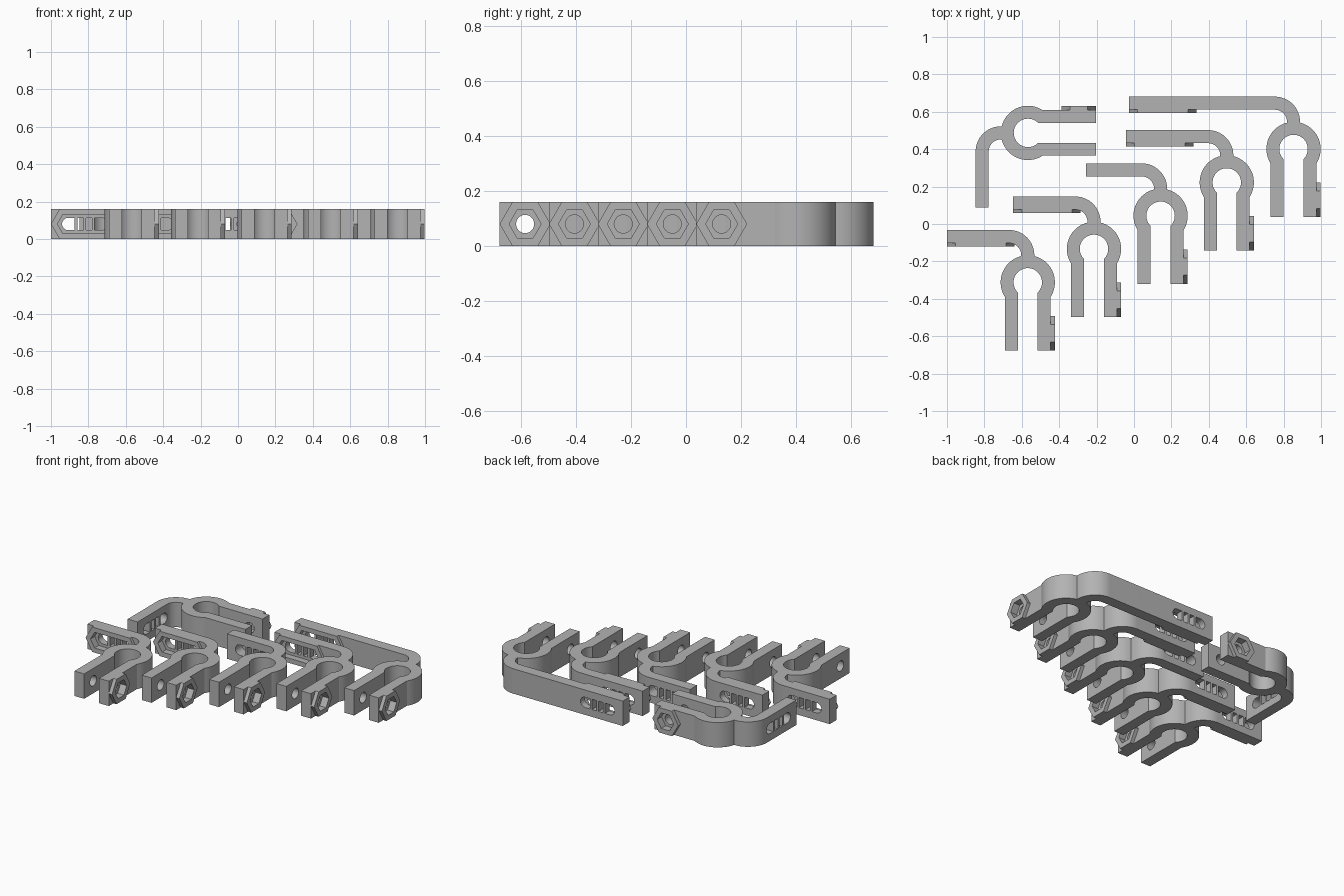
import bpy, math
from mathutils import Vector

if "Cube" in bpy.data.objects:
    bpy.data.objects.remove(bpy.data.objects["Cube"])

H = 0.16                      # clip height
RO, RI = 0.145, 0.076         # ring radii
LO, LI, LEG = 0.122, 0.053, 0.364   # leg outer / inner offset and length
W = 0.035                     # half the arm thickness
BEND = 0.1                    # arm bend radius
HEX = H / 2 / math.cos(math.pi / 6)
POCKET, HOLE, HALF = 0.058, 0.033, 0.088

grey = bpy.data.materials.new("grey_plastic")
grey.use_nodes = True
colour = (0.45, 0.45, 0.45, 1)
grey.diffuse_color = colour
grey.node_tree.nodes["Principled BSDF"].inputs["Base Color"].default_value = colour


def arc(cx, cy, r, start, end, n=24):
    angles = [math.radians(start + (end - start) * i / n) for i in range(n + 1)]
    return [(cx + r * math.cos(a), cy + r * math.sin(a)) for a in angles]


def hexagon(r, half=0.0):
    """Hexagon lying on a flat side, stretched along its length by half each way."""
    pts = arc(0, 0, r, 0, 300, 5)
    return [(u + math.copysign(half, u), v) for u, v in pts]


def prism(name, pts, axis, a, b):
    """Extrude a closed outline along an axis from a to b."""
    place = {"x": lambda u, v, w: (w, u, v), "y": lambda u, v, w: (u, w, v),
             "z": lambda u, v, w: (u, v, w)}[axis]
    n = len(pts)
    verts = [place(u, v, w) for w in (a, b) for u, v in pts]
    faces = [list(range(n))[::-1], list(range(n, 2 * n))]
    faces += [(i, (i + 1) % n, n + (i + 1) % n, n + i) for i in range(n)]
    if axis == "y":
        faces = [list(f)[::-1] for f in faces]
    mesh = bpy.data.meshes.new(name)
    mesh.from_pydata(verts, [], faces)
    mesh.materials.append(grey)
    ob = bpy.data.objects.new(name, mesh)
    bpy.context.collection.objects.link(ob)
    return ob


def combine(ob, tool, operation):
    """Apply one boolean and throw the tool away."""
    mod = ob.modifiers.new("boolean", "BOOLEAN")
    mod.operation, mod.solver, mod.object = operation, "EXACT", tool
    bpy.context.view_layer.update()
    mesh = bpy.data.meshes.new_from_object(
        ob.evaluated_get(bpy.context.evaluated_depsgraph_get()))
    ob.modifiers.clear()
    ob.data = mesh
    bpy.data.objects.remove(tool)


def shift(pts, du):
    return [(u + du, v + H / 2) for u, v in pts]


def slot_cells():
    """Round-ended slot divided by three ribs."""
    left = arc(-HALF, 0, HOLE, 90, 270, 12) + [(-0.0535, -HOLE), (-0.0535, HOLE)]
    mid = [(-0.0385, HOLE), (-0.0385, -HOLE), (-0.0075, -HOLE), (-0.0075, HOLE)]
    mirrored = [[(-u, v) for u, v in reversed(c)] for c in (left, mid)]
    return [left, mid] + mirrored


def clip_outline(length):
    a_out = math.degrees(math.acos(LO / RO))
    a_in = math.degrees(math.acos(LI / RI))
    a_arm = math.degrees(math.acos(W / RO))
    pts = [(LI, -LEG), (LO, -LEG)]
    pts += arc(0, 0, RO, -a_out, a_arm)
    pts += arc(-BEND, RO, BEND + W, 0, 90)
    pts += [(-length, RO + BEND + W), (-length, RO + BEND - W)]
    pts += arc(-BEND, RO, BEND - W, 90, 0)
    pts += arc(0, 0, RO, 180 - a_arm, 180 + a_out)
    pts += [(-LO, -LEG), (-LI, -LEG)]
    pts += arc(0, 0, RI, 180 + a_in, -a_in, 36)
    return pts


def clip(name, x, y, length, arm_boss=True, turn=0):
    body = prism(name, clip_outline(length), "z", 0, H)
    # nut holder and bolt hole on the legs
    bolt = HEX - LEG
    combine(body, prism("boss", shift(hexagon(HEX), bolt), "x", LO - 0.01, RO), "UNION")
    combine(body, prism("cutter", shift(hexagon(POCKET), bolt), "x", RO - 0.045, RO + 0.03),
            "DIFFERENCE")
    combine(body, prism("cutter", shift(arc(0, 0, HOLE, 0, 345, 23), bolt), "x", -0.2, 0.2),
            "DIFFERENCE")
    # long nut holder and ribbed slot on the arm
    slot, face = HEX + HALF - length, RO + BEND - W
    if arm_boss:
        combine(body, prism("boss", shift(hexagon(HEX, HALF), slot), "y",
                            face - 0.018, face + 0.01), "UNION")
        combine(body, prism("cutter", shift(hexagon(POCKET, HALF), slot), "y",
                            face - 0.04, face + 0.025), "DIFFERENCE")
    for cell in slot_cells():
        combine(body, prism("cutter", shift(cell, slot), "y", face - 0.025, face + 0.1),
                "DIFFERENCE")
    body.location = Vector((x, y, 0))
    body.rotation_euler.z = math.radians(turn)
    bpy.ops.object.select_all(action="DESELECT")
    body.select_set(True)
    bpy.context.view_layer.objects.active = body
    bpy.ops.object.shade_smooth_by_angle(angle=math.radians(25))


# five clips in a staggered row, and one turned on its side
clip("clip_first", -0.568, -0.312, 0.432)
clip("clip_second", -0.214, -0.133, 0.432)
clip("clip_third", 0.142, 0.044, 0.398, arm_boss=False)
clip("clip_fourth", 0.496, 0.222, 0.539)
clip("clip_fifth", 0.853, 0.401, 0.88)
clip("clip_turned", -0.567, 0.487, 0.398, arm_boss=False, turn=90)
